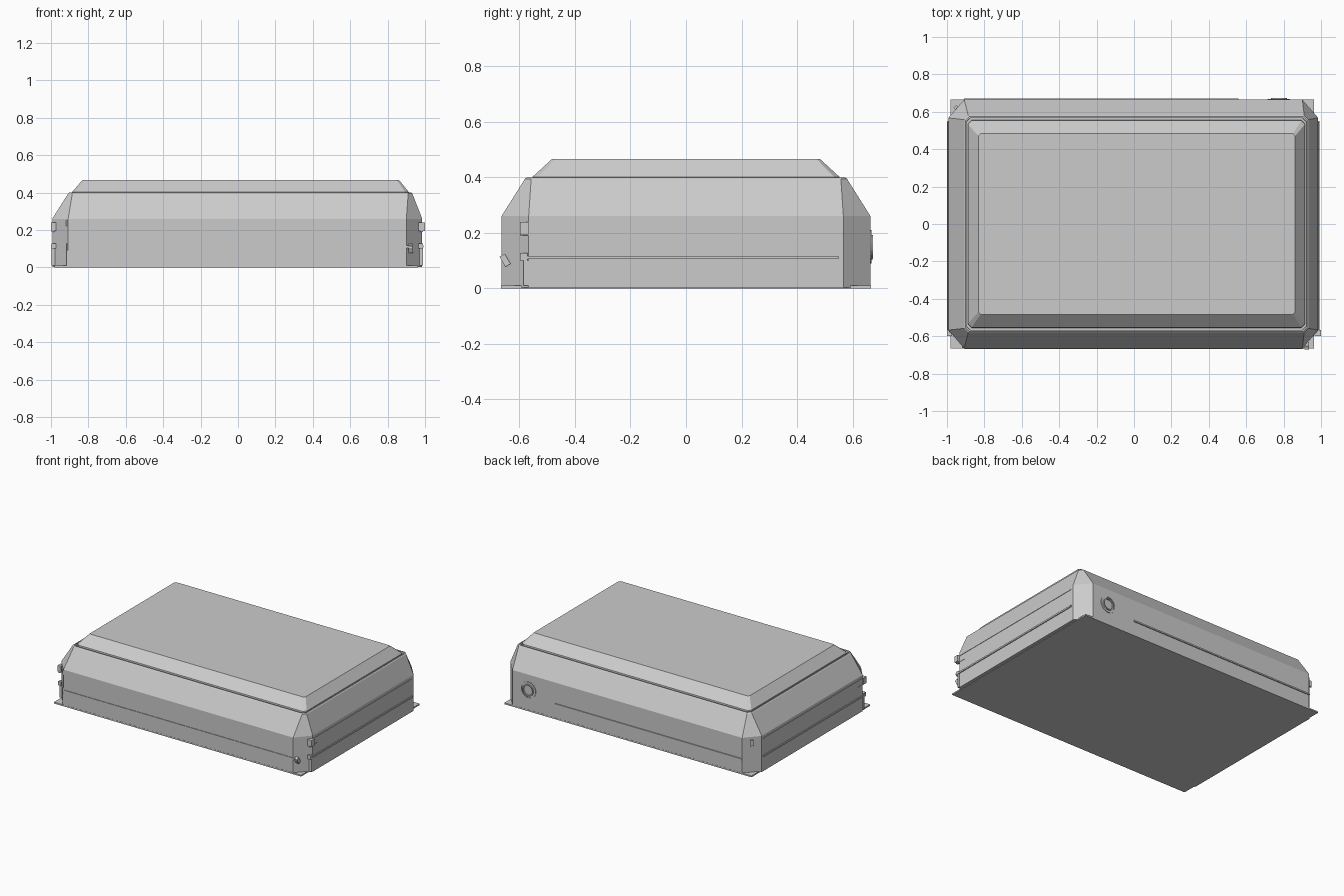
import bpy, bmesh, math
from mathutils import Matrix

if "Cube" in bpy.data.objects:
    bpy.data.objects.remove(bpy.data.objects["Cube"])


def finish(name, bm):
    bmesh.ops.recalc_face_normals(bm, faces=bm.faces)
    me = bpy.data.meshes.new(name)
    bm.to_mesh(me)
    bm.free()
    ob = bpy.data.objects.new(name, me)
    bpy.context.collection.objects.link(ob)
    return ob


def octagon(x0, x1, y, cx, cy, z):
    """Rectangle with chamfered corners, at height z."""
    return [(x0 + cx, -y, z), (x1 - cx, -y, z), (x1, -y + cy, z), (x1, y - cy, z),
            (x1 - cx, y, z), (x0 + cx, y, z), (x0, y - cy, z), (x0, -y + cy, z)]


def loft(name, rings):
    bm = bmesh.new()
    vs = [[bm.verts.new(p) for p in r] for r in rings]
    n = len(vs[0])
    for a, b in zip(vs, vs[1:]):
        for i in range(n):
            j = (i + 1) % n
            bm.faces.new((a[i], a[j], b[j], b[i]))
    bm.faces.new(vs[0])
    bm.faces.new(vs[-1])
    return finish(name, bm)


def box(name, lo, hi, rot=None):
    bm = bmesh.new()
    bmesh.ops.create_cube(bm, size=1)
    size = [b - a for a, b in zip(lo, hi)]
    mid = [(a + b) / 2 for a, b in zip(lo, hi)]
    m = Matrix.Translation(mid) @ (rot or Matrix()) @ Matrix.Diagonal((*size, 1))
    bm.transform(m)
    return finish(name, bm)


# Casing: straight walls, sloped shoulders, corner panels narrowing upward,
# then a narrow gutter and the bevelled lid
loft("casing", [
    octagon(-0.993, 0.985, 0.665, 0.085, 0.098, 0.003),
    octagon(-0.993, 0.985, 0.665, 0.085, 0.098, 0.26),
    octagon(-0.908, 0.932, 0.58, 0.022, 0.022, 0.395),
    octagon(-0.902, 0.926, 0.574, 0.02, 0.02, 0.40),
    octagon(-0.896, 0.920, 0.568, 0.02, 0.02, 0.40),
    octagon(-0.896, 0.920, 0.566, 0.02, 0.02, 0.384),
    octagon(-0.888, 0.914, 0.556, 0.02, 0.02, 0.384),
    octagon(-0.888, 0.914, 0.553, 0.02, 0.02, 0.402),
    octagon(-0.832, 0.862, 0.483, 0.012, 0.012, 0.466),
])

# Square base plate showing under the chamfered corners
box("base_plate", (-0.982, -0.666, 0), (0.963, 0.666, 0.01))

# Trim strips on front and back
box("front_trim", (-0.905, -0.669, 0.105), (0.93, -0.66, 0.117))
box("back_trim", (-0.908, 0.66, 0.103), (0.56, 0.672, 0.113))

# Side trims, tabs and corner hooks
for side, x, s in (("left", -0.993, -1), ("right", 0.985, 1)):
    def side_box(name, y0, y1, z0, z1, out, depth=0.01):
        a, b = x - s * depth, x + s * out
        box(side + "_" + name, (min(a, b), y0, z0), (max(a, b), y1, z1))
    side_box("lower_trim", -0.598, 0.55, 0.106, 0.117, 0.006)
    side_box("upper_trim", -0.598, 0.545, 0.234, 0.239, 0.003)
    side_box("short_trim", -0.598, -0.515, 0.19, 0.194, 0.003)
    side_box("upper_tab", -0.598, -0.568, 0.195, 0.24, 0.008 if s < 0 else 0.014, 0.02)
    side_box("lower_tab", -0.598, -0.572, 0.1, 0.128, 0.004, 0.02)
    side_box("foot_bracket", -0.585, -0.567, 0.01, 0.1, 0.003, 0.02)

# Small clips on the front corners
box("front_left_clip", (-0.918, -0.662, 0.09), (-0.90, -0.645, 0.128))
box("front_left_upper_clip", (-0.92, -0.66, 0.22), (-0.905, -0.64, 0.25))
box("front_left_bracket", (-0.918, -0.664, 0.01), (-0.904, -0.645, 0.09))
box("front_right_latch", (0.912, -0.663, 0.08), (0.935, -0.641, 0.122),
    Matrix.Rotation(math.radians(30), 4, 'X'))

# Cap with two concentric rings on the back
for name, r_in, r_out, y in (("port_outer_ring", 0.052, 0.06, 0.669),
                             ("port_inner_ring", 0.034, 0.042, 0.673)):
    bm = bmesh.new()
    n = 24
    prof = [(r_in, 0.66), (r_out, 0.66), (r_out, y), (r_in, y)]
    loops = [[bm.verts.new((0.775 + r * math.cos(2 * math.pi * i / n), py,
                            0.15 + r * math.sin(2 * math.pi * i / n)))
              for r, py in prof] for i in range(n)]
    for i in range(n):
        a, b = loops[i], loops[(i + 1) % n]
        for k in range(4):
            m = (k + 1) % 4
            bm.faces.new((a[k], a[m], b[m], b[k]))
    finish(name, bm)

# Small slot plate on the back left corner panel
box("corner_slot", (-0.958, 0.606, 0.20), (-0.938, 0.632, 0.24),
    Matrix.Rotation(math.radians(45), 4, 'Z'))
